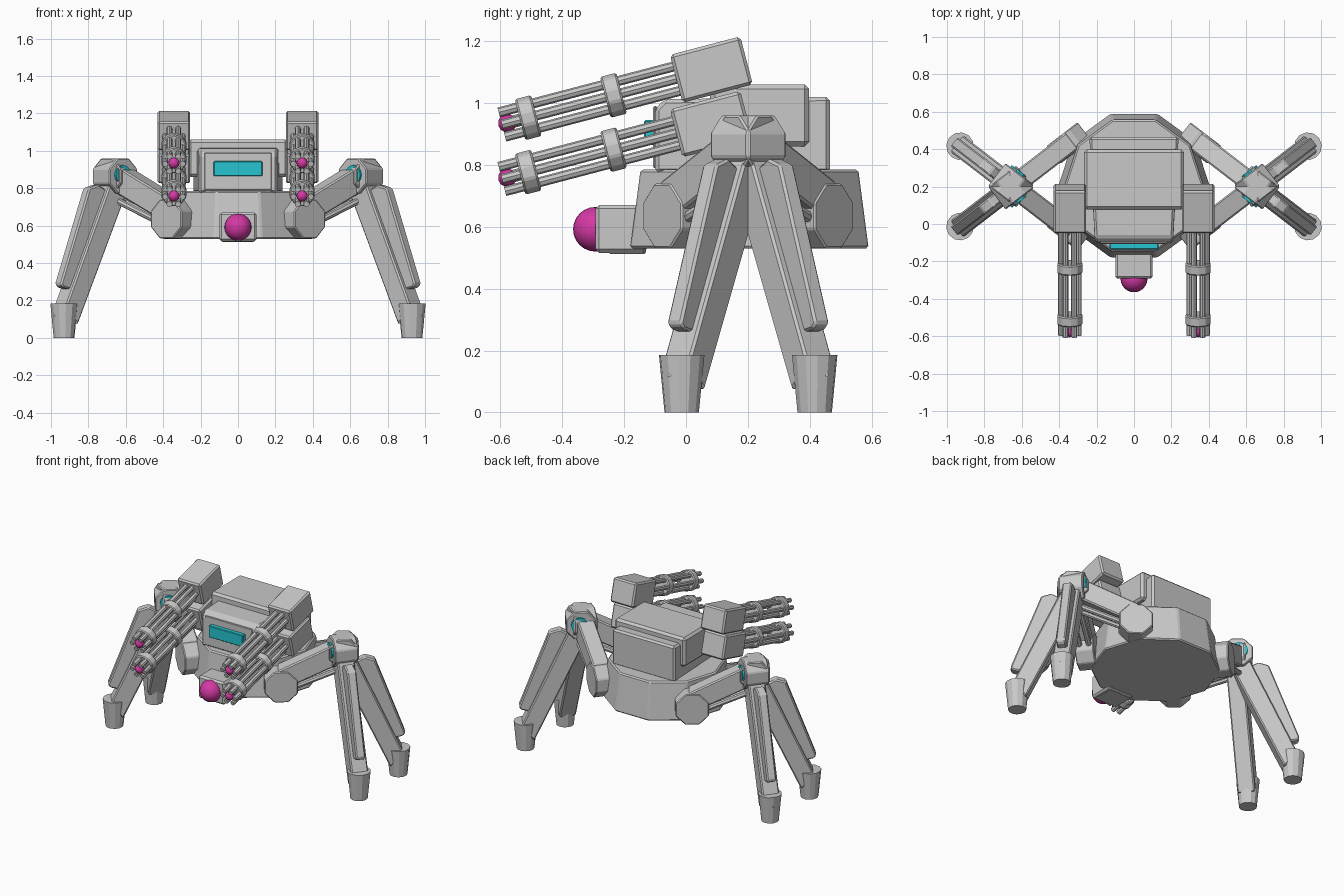
import bpy, bmesh, math
from mathutils import Matrix, Vector

if "Cube" in bpy.data.objects:
    bpy.data.objects.remove(bpy.data.objects["Cube"], do_unlink=True)


def material(name, rgb):
    m = bpy.data.materials.new(name)
    m.use_nodes = True
    m.diffuse_color = (*rgb, 1)
    m.node_tree.nodes["Principled BSDF"].inputs["Base Color"].default_value = (*rgb, 1)
    return m


GREY = material("light_grey", (0.58, 0.58, 0.58))
CYAN = material("cyan_glass", (0.02, 0.56, 0.64))
PINK = material("magenta_lens", (0.66, 0.04, 0.37))


def finish(name, bm, mat, frame=None, bevel=0, smooth=False):
    if frame:
        bm.transform(frame)
    bmesh.ops.recalc_face_normals(bm, faces=bm.faces[:])
    mesh = bpy.data.meshes.new(name)
    bm.to_mesh(mesh)
    bm.free()
    mesh.materials.append(mat)
    for p in mesh.polygons:
        p.use_smooth = smooth
    ob = bpy.data.objects.new(name, mesh)
    bpy.context.scene.collection.objects.link(ob)
    if bevel:
        mod = ob.modifiers.new("edge_bevel", "BEVEL")
        mod.width = bevel
        mod.segments = 1
        mod.limit_method = "ANGLE"
    return ob


def box(name, center, size, mat=GREY, frame=None, bevel=0.012):
    bm = bmesh.new()
    bmesh.ops.create_cube(bm, size=1)
    bm.transform(Matrix.Translation(center) @ Matrix.Diagonal((*size, 1)))
    return finish(name, bm, mat, frame, bevel)


def rod(name, a, b, r1, r2=None, sides=8, mat=GREY, frame=None, turn=0, bevel=0):
    """Cylinder or cone from point a to point b."""
    a, b = Vector(a), Vector(b)
    bm = bmesh.new()
    bmesh.ops.create_cone(bm, cap_ends=True, segments=sides, radius1=r1,
                          radius2=r1 if r2 is None else r2, depth=(b - a).length)
    rot = (b - a).to_track_quat("Z", "Y").to_matrix().to_4x4()
    bm.transform(Matrix.Translation((a + b) / 2) @ rot @ Matrix.Rotation(turn, 4, "Z"))
    return finish(name, bm, mat, frame, bevel)


def slab(name, profile, half, frame=None, bevel=0.008, mat=GREY):
    """Profile of (x, z) points made solid from y = -half to y = half."""
    bm = bmesh.new()
    face = bm.faces.new([bm.verts.new((x, -half, z)) for x, z in profile])
    ext = bmesh.ops.extrude_face_region(bm, geom=[face])
    bmesh.ops.translate(bm, vec=(0, 2 * half, 0),
                        verts=[v for v in ext["geom"] if isinstance(v, bmesh.types.BMVert)])
    return finish(name, bm, mat, frame, bevel)


def ball(name, center, radius, mat, frame=None, seg=24):
    bm = bmesh.new()
    bmesh.ops.create_uvsphere(bm, u_segments=seg, v_segments=seg // 2, radius=radius)
    bm.transform(Matrix.Translation(center))
    return finish(name, bm, mat, frame, smooth=True)


MID = 0.205  # middle of the body along y

# Ten-sided hull
rod("hull", (0, MID, 0.53), (0, MID, 0.785), 0.405, 0.37, sides=10, turn=math.pi / 2, bevel=0.008)

# Turret: lower block with chamfered front, wider upper block, visor
along_y = Matrix.Rotation(math.pi / 2, 4, "Z")
lower = slab("turret_lower", [(-0.1, 0.775), (-0.1, 0.98), (-0.07, 1.012), (0.465, 1.02),
                              (0.465, 0.775)], 0.225, along_y, 0.012)
for v in lower.data.vertices:
    v.co.x *= 0.93 if v.co.y < 0 else 1.06
box("turret_front_panel", (0, -0.1, 0.89), (0.36, 0.012, 0.2), bevel=0.004)
box("turret_upper", (0, 0.238, 0.96), (0.535, 0.32, 0.2), bevel=0.015)
box("visor", (0, -0.115, 0.905), (0.26, 0.04, 0.08), CYAN, bevel=0.004)

# Sensor head under the nose
box("sensor_housing", (0, -0.21, 0.593), (0.2, 0.165, 0.155))
box("sensor_base", (0, -0.19, 0.525), (0.17, 0.12, 0.025), bevel=0.004)
ball("sensor_eye", (0, -0.293, 0.592), 0.072, PINK)


# Rotary guns: local -y is the firing direction
def gun(side, z, label):
    f = (Matrix.Translation((side * 0.343, 0.082, z))
         @ Matrix.Rotation(math.radians(14.7), 4, "X"))
    box(label + "_gun_box", (0, 0, 0), (0.175, 0.235, 0.16), frame=f, bevel=0.01)
    for i in range(6):
        a = i * math.pi / 3
        x, h = 0.047 * math.cos(a), 0.047 * math.sin(a)
        rod(label + "_barrel", (x, -0.1, h), (x, -0.7, h), 0.016, frame=f)
    for y in (-0.327, -0.612):
        rod(label + "_barrel_ring", (0, y + 0.027, 0), (0, y - 0.027, 0), 0.07, sides=10,
            frame=f, bevel=0.006)
    rod(label + "_muzzle_core", (0, -0.6, 0), (0, -0.675, 0), 0.02, frame=f)
    ball(label + "_muzzle_lens", (0, -0.682, 0), 0.03, PINK, f, seg=12)


# Legs: local x runs outwards, y towards the knee lens, z up
def leg(side, fb, label):
    c, s = math.cos(math.radians(37.5)), math.sin(math.radians(37.5))
    f = Matrix(((side * c, -side * s, 0, side * 0.65),
                (fb * s, fb * c, 0, MID - 0.004),
                (0, 0, 1, 0), (0, 0, 0, 1)))
    eighth = math.pi / 8
    rod(label + "_hip", (-0.38, -0.06, 0.635), (-0.38, 0.06, 0.635), 0.113, frame=f,
        turn=eighth, bevel=0.006)
    slab(label + "_upper_arm", [(-0.40, 0.60), (-0.40, 0.745), (0, 0.94), (0.02, 0.80)],
         0.055, f)
    for y in (-0.03, 0.03):
        rod(label + "_piston", (-0.36, y, 0.60), (0.0, y, 0.745), 0.018, frame=f)
    rod(label + "_knee", (0.01, -0.076, 0.865), (0.01, 0.076, 0.865), 0.102, frame=f,
        turn=eighth, bevel=0.006)
    rod(label + "_knee_lens", (0.02, 0.07, 0.872), (0.02, 0.088, 0.872), 0.052, sides=12,
        mat=CYAN, frame=f)
    slab(label + "_shin", [(-0.08, 0.88), (0.04, 0.92), (0.385, 0.16), (0.30, 0.07)], 0.055, f)
    slab(label + "_shin_plate", [(0.07, 0.78), (0.14, 0.82), (0.205, 0.80), (0.395, 0.29),
                                 (0.38, 0.27), (0.31, 0.255)], 0.03, f)
    rod(label + "_foot", (0.353, 0, 0), (0.353, 0, 0.185), 0.056, 0.074, sides=12, frame=f)
    ball(label + "_foot_pin", (0.415, 0, 0.12), 0.008, GREY, f, seg=8)


for side, side_name in ((1, "left"), (-1, "right")):
    gun(side, 1.108, side_name + "_upper")
    gun(side, 0.932, side_name + "_lower")
    leg(side, 1, side_name + "_back")
    leg(side, -1, side_name + "_front")
